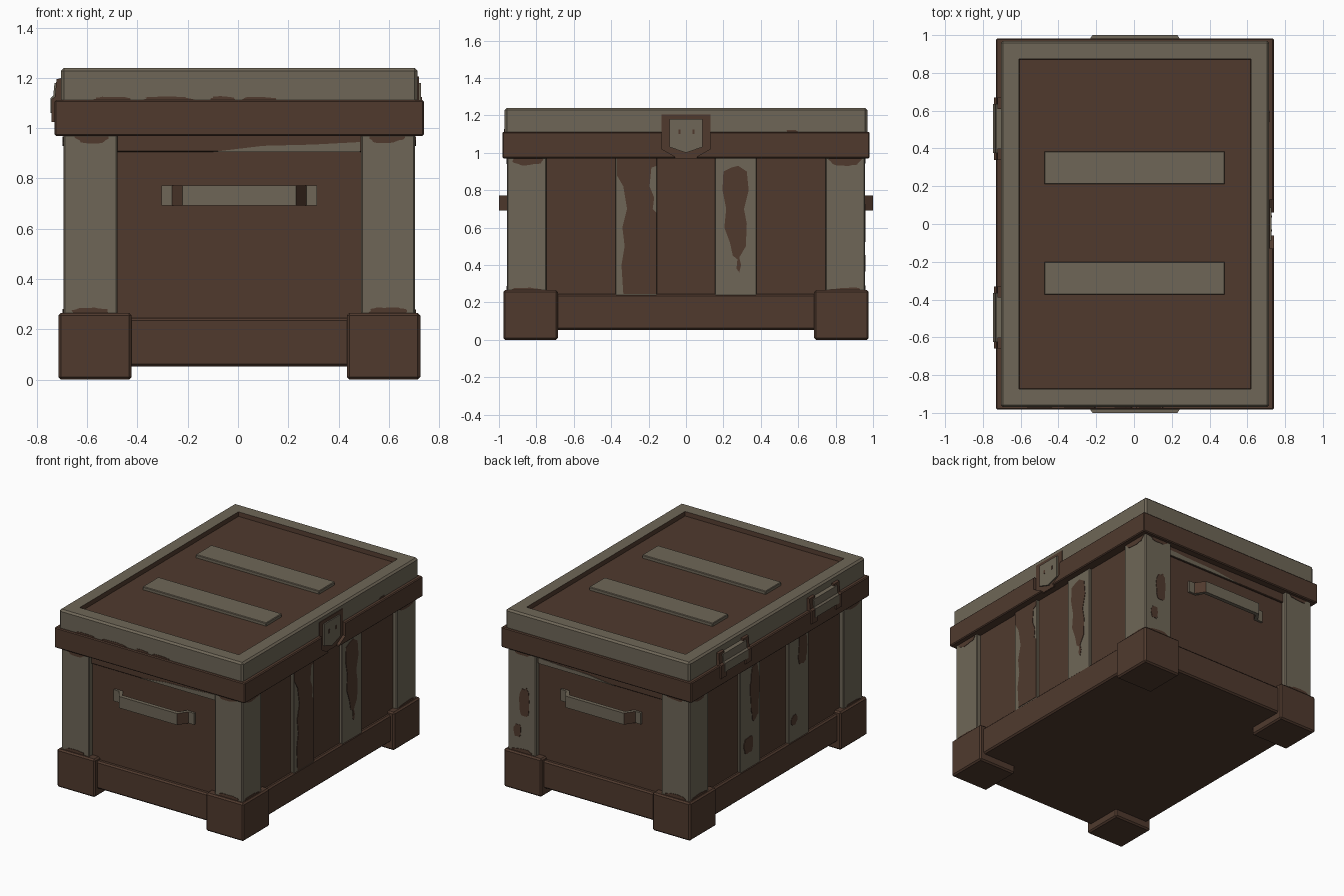
import bpy, bmesh, math, random
from mathutils import Vector

if "Cube" in bpy.data.objects:
    bpy.data.objects.remove(bpy.data.objects["Cube"])

random.seed(4)
CX = 0.005  # the body sits slightly off centre because of the hinges


def material(name, rgb):
    m = bpy.data.materials.new(name)
    m.diffuse_color = (*rgb, 1)
    m.use_nodes = True
    m.node_tree.nodes["Principled BSDF"].inputs["Base Color"].default_value = m.diffuse_color
    return m


BROWN, GREY = 0, 1
MATS = [material("brown", (0.080, 0.042, 0.027)),
        material("worn grey", (0.158, 0.134, 0.096))]


def finish(name, bm, mat=None):
    bmesh.ops.recalc_face_normals(bm, faces=bm.faces)
    if mat is not None:
        for f in bm.faces:
            f.material_index = mat
    me = bpy.data.meshes.new(name)
    bm.to_mesh(me)
    bm.free()
    for m in MATS:
        me.materials.append(m)
    ob = bpy.data.objects.new(name, me)
    bpy.context.collection.objects.link(ob)
    return ob


def box_bm(x, y, z, bevel=0.006):
    bm = bmesh.new()
    bmesh.ops.create_cube(bm, size=1)
    for v in bm.verts:
        for i, (a, b) in enumerate((x, y, z)):
            lo, hi = min(a, b), max(a, b)
            v.co[i] = lo if v.co[i] < 0 else hi
    if bevel:
        bmesh.ops.bevel(bm, geom=bm.edges[:], offset=bevel, segments=1,
                        affect='EDGES', profile=0.5)
    return bm


def box(name, x, y, z, mat, bevel=0.006):
    return finish(name, box_bm(x, y, z, bevel), mat)


def prism_bm(pts, place, d0, d1):
    """Closed outline extruded between depths d0 and d1."""
    bm = bmesh.new()
    a = [bm.verts.new(place(u, v, d0)) for u, v in pts]
    b = [bm.verts.new(place(u, v, d1)) for u, v in pts]
    bm.faces.new(a)
    bm.faces.new(b[::-1])
    n = len(pts)
    for i in range(n):
        j = (i + 1) % n
        bm.faces.new((a[i], b[i], b[j], a[j]))
    return bm


def on_x(u, v, d):
    return Vector((d, u, v))


def on_y(u, v, d):
    return Vector((u, d, v))


def on_z(u, v, d):
    return Vector((u, v, d))


def patch(name, place, d, pts, mat=BROWN):
    s = math.copysign(1, d)
    return finish(name, prism_bm(pts, place, d - 0.003 * s, d + 0.003 * s), mat)


def blob(name, place, d, u, v, clip=None, n=22):
    """Ragged worn spot filling range u, v; clip keeps it on its part."""
    cu, cv = sum(u) / 2, sum(v) / 2
    ru, rv = abs(u[1] - u[0]) / 2, abs(v[1] - v[0]) / 2
    pts = []
    r = 1.0
    for i in range(n):
        t = math.tau * i / n
        r = 0.5 * r + 0.5 * random.uniform(0.65, 1.15)
        c, s = math.cos(t), math.sin(t)
        pu = cu + ru * r * math.copysign(abs(c) ** 0.7, c)
        pv = cv + rv * r * math.copysign(abs(s) ** 0.7, s)
        if clip:
            pv = min(max(pv, clip[0]), clip[1])
        pts.append((pu, pv))
    return patch(name, place, d, pts)


# Body core and base rail
box("body", (CX - .67, CX + .67), (-.92, .92), (.06, 1.0), BROWN, 0)
box("base_rail", (CX - .692, CX + .692), (-.948, .948), (.053, .245), BROWN, .01)

# Corner posts with worn spots, and feet
for sx in (-1, 1):
    for sy in (-1, 1):
        box("corner_post", (CX + sx * .485, CX + sx * .70),
            (sy * .745, sy * .957), (.2, .98), GREY)
        box("foot", (CX + sx * .428, CX + sx * .72),
            (sy * .685, sy * .977), (0, .265), BROWN, .01)
        px, py = CX + sx * .59, sy * .85
        top, low = (.3, .968), (.262, .9)
        blob("post_wear_top", on_y, sy * .957, (px - .08, px + .08), (.94, 1.0), top)
        blob("post_wear_top", on_x, CX + sx * .70, (py - .085, py + .085), (.93, 1.0), top)
        blob("post_wear_low", on_y, sy * .957, (px - .08, px + .08), (.24, .29), low)
        blob("post_wear_low", on_x, CX + sx * .70, (py - .085, py + .085), (.24, .28), low)
blob("post_wear_mid", on_y, .957, (.54, .62), (.52, .74))
blob("post_wear_mid", on_y, .957, (.60, .66), (.36, .46))

# Lip under the rim at both ends, with a worn grey wedge
for s in (-1, 1):
    box("end_lip", (CX - .49, CX + .49), (s * .9, s * .932), (.905, .98), BROWN, .004)
    patch("lip_wear", on_y, s * .932,
          [(-.1, .906), (.485, .906), (.485, .945), (.3, .935), (.1, .93)], GREY)

# Side slats, grey with worn brown areas
worn_edge = [(-.335, .245), (-.345, .4), (-.328, .5), (-.34, .6), (-.315, .7),
             (-.335, .82), (-.37, .88), (-.37, .968), (-.158, .968), (-.158, .93),
             (-.185, .92), (-.195, .82), (-.17, .76), (-.178, .7), (-.158, .68),
             (-.158, .245)]
worn_mid = [(.2, .9), (.195, .8), (.215, .7), (.205, .6), (.235, .52), (.25, .45),
            (.275, .43), (.27, .38), (.285, .36), (.295, .4), (.285, .44), (.32, .5),
            (.325, .62), (.31, .7), (.335, .8), (.325, .9), (.28, .93), (.24, .92)]
for sx in (-1, 1):
    for sy in (-1, 1):
        box("side_slat", (CX + sx * .66, CX + sx * .688),
            (sy * .155, sy * .377), (.23, .98), GREY, .004)
patch("slat_wear", on_x, CX + .688, worn_edge)
patch("slat_wear", on_x, CX + .688, worn_mid)
blob("slat_wear", on_x, CX - .688, (.17, .27), (.55, .93))
blob("slat_wear", on_x, CX - .688, (.24, .34), (.34, .46))
blob("slat_wear", on_x, CX - .688, (-.36, -.26), (.72, 1.0), (.3, .968))
blob("slat_wear", on_x, CX - .688, (-.25, -.18), (.35, .42))

# Rim with a tapered notch for the latch
rim = box("rim", (CX - .735, CX + .735), (-.982, .982), (.97, 1.112), BROWN, .006)
notch = [(-.13, 1.2), (-.13, 1.02), (-.06, .98), (-.06, .9),
         (.06, .9), (.06, .98), (.13, 1.02), (.13, 1.2)]
cutter = finish("notch_cutter", prism_bm(notch, on_x, .713, .8), BROWN)
cutter.hide_render = True
cutter.hide_set(True)
cut = rim.modifiers.new("notch", 'BOOLEAN')
cut.operation = 'DIFFERENCE'
cut.solver = 'EXACT'
cut.object = cutter

# Lid: grey frame around a recessed brown panel
bm = box_bm((CX - .71, CX + .71), (-.97, .97), (1.10, 1.24), .012)
top = max(bm.faces, key=lambda f: f.calc_center_median().z)
for f in bm.faces:
    f.material_index = GREY
bmesh.ops.inset_individual(bm, faces=[top], thickness=.118)
before = set(bm.faces)
bmesh.ops.inset_individual(bm, faces=[top], thickness=.004, depth=-.03)
for f in bm.faces:
    if f not in before or f is top:
        f.material_index = BROWN
finish("lid", bm)
for y in (-.2875, .2975):
    box("lid_bar", (CX - .48, CX + .475), (y - .087, y + .087), (1.2, 1.232), GREY, .004)

# Scratches along the lid's lower edge
for u, w in ((-.5, .08), (-.28, .1), (-.06, .05), (.08, .07)):
    blob("lid_scratch", on_y, -.97, (u - w, u + w), (1.1, 1.127))
blob("lid_scratch", on_x, CX + .71, (.53, .6), (1.1, 1.125))

# Latch: brown back plate, raised border and grey shield
plate = [(-.13, 1.205), (-.13, 1.02), (-.06, .98), (-.06, .972),
         (.06, .972), (.06, .98), (.13, 1.02), (.13, 1.205)]
finish("latch_plate", prism_bm(plate, on_x, .70, .719), BROWN)
shield = [(-.088, 1.18), (-.088, 1.03), (0, 1.0), (.088, 1.03), (.088, 1.18)]
finish("latch_shield", prism_bm(shield, on_x, .71, .728), GREY)
for y in (-.035, .04):
    box("latch_rivet", (.72, .731), (y - .006, y + .006), (1.1, 1.125), BROWN, 0)

# Hinges on the left side: brown backing stepping over the rim, grey leaf
step = [(-.70, 1.2), (-.722, 1.195), (-.728, 1.125), (-.742, 1.115),
        (-.742, 1.025), (-.70, 1.025)]
leaf = [(-.70, 1.185), (-.73, 1.18), (-.735, 1.13), (-.746, 1.12),
        (-.746, 1.06), (-.70, 1.06)]


def along_y(u, v, d):
    return Vector((u, d, v))


for y in (-.495, .505):
    for e in (-.135, .135):
        finish("hinge_end", prism_bm(step, along_y, y + e - .03, y + e + .03), BROWN)
    finish("hinge_leaf", prism_bm(leaf, along_y, y - .13, y + .13), GREY)

# Carry handles: grey strap with brown sloped ends
strap = [(-.31, .91), (-.31, .935), (-.268, .935), (-.225, 1.0), (.225, 1.0),
         (.268, .935), (.31, .935), (.31, .91), (.255, .91), (.215, .972),
         (-.215, .972), (-.255, .91)]
for s in (-1, 1):
    bm = prism_bm([(CX + x, s * y) for x, y in strap], on_z, .692, .772)
    bm.normal_update()
    for f in bm.faces:
        n = f.normal
        f.material_index = BROWN if abs(n.x) > .3 and abs(n.y) > .3 else GREY
    finish("carry_handle", bm)
